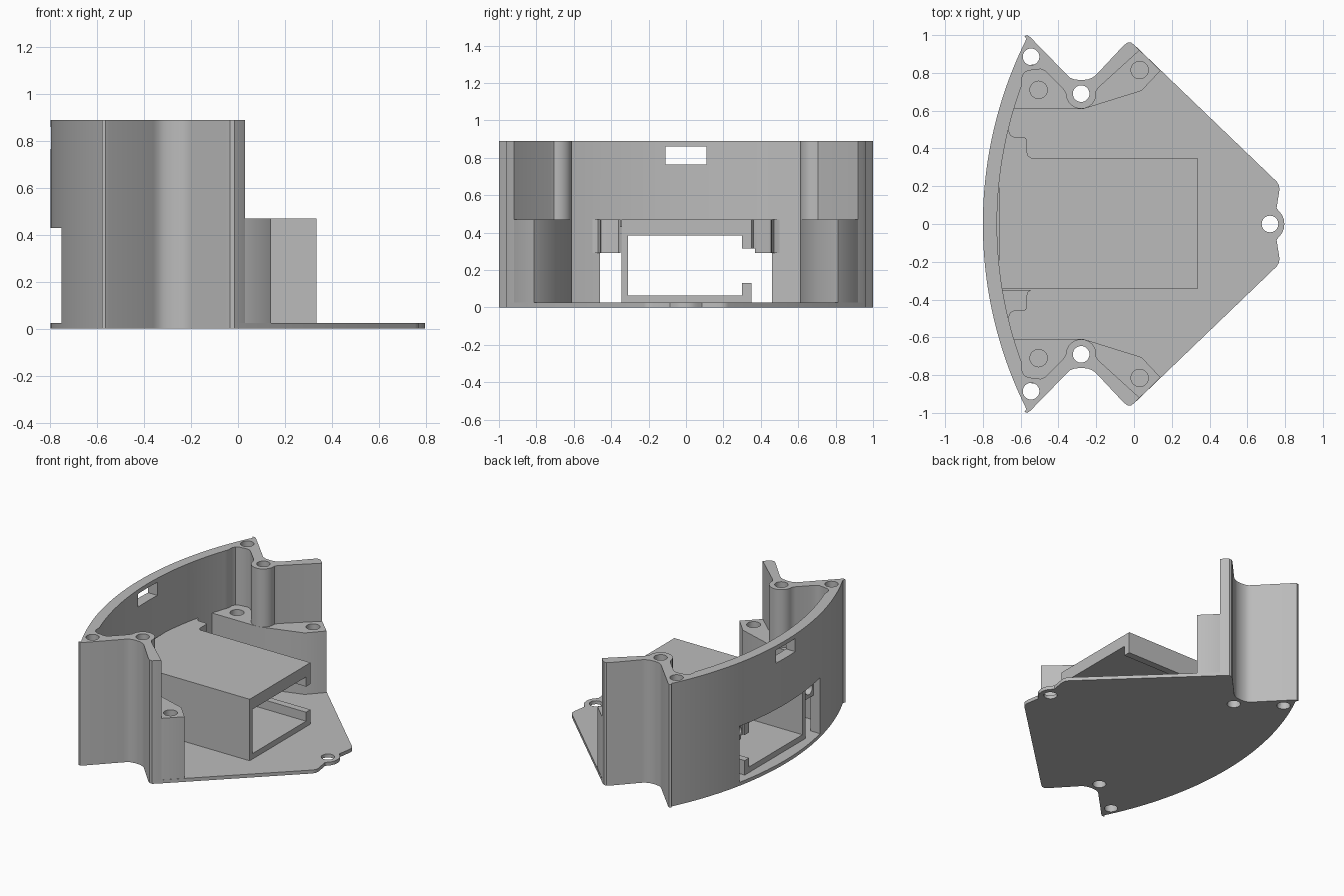
import bpy, bmesh, math
from math import radians, cos, sin, sqrt

if "Cube" in bpy.data.objects:
    bpy.data.objects.remove(bpy.data.objects["Cube"], do_unlink=True)

grey = bpy.data.materials.new("matte grey")
grey.use_nodes = True
colour = (0.5, 0.5, 0.5, 1)
grey.diffuse_color = colour
grey.node_tree.nodes["Principled BSDF"].inputs["Base Color"].default_value = colour

BASE, MID, TOP = 0.025, 0.47, 0.89
ARC_X = 1.4                       # shared centre of the curved wall
COLUMN, CORNER = (-0.28, 0.69), (-0.545, 0.885)


def prism(name, points, z0, z1):
    """Extrude a flat outline between two heights."""
    bm = bmesh.new()
    face = bm.faces.new([bm.verts.new((x, y, z0)) for x, y in points])
    out = bmesh.ops.extrude_face_region(bm, geom=[face])
    verts = [v for v in out["geom"] if isinstance(v, bmesh.types.BMVert)]
    bmesh.ops.translate(bm, verts=verts, vec=(0, 0, z1 - z0))
    bmesh.ops.recalc_face_normals(bm, faces=bm.faces)
    mesh = bpy.data.meshes.new(name)
    bm.to_mesh(mesh)
    bm.free()
    mesh.materials.append(grey)
    obj = bpy.data.objects.new(name, mesh)
    bpy.context.collection.objects.link(obj)
    return obj


def box(name, x0, x1, y0, y1, z0, z1):
    return prism(name, [(x0, y0), (x1, y0), (x1, y1), (x0, y1)], z0, z1)


def circle(centre, r, start=0, end=360, n=32):
    angles = [radians(start + (end - start) * i / n) for i in range(n)]
    return [(centre[0] + r * cos(a), centre[1] + r * sin(a)) for a in angles]


def arc(r, y0, y1, n=48):
    ys = [y0 + (y1 - y0) * i / n for i in range(n + 1)]
    return [(ARC_X - sqrt(r * r - y * y), y) for y in ys]


def flip(points):
    """Mirror an outline across y, keeping its winding."""
    return [(x, -y) for x, y in reversed(points)]


def cut(obj, *cutters):
    bpy.context.view_layer.objects.active = obj
    for c in cutters:
        mod = obj.modifiers.new("cut", "BOOLEAN")
        mod.operation, mod.solver, mod.object = "DIFFERENCE", "EXACT", c
        bpy.ops.object.modifier_apply(modifier=mod.name)
        bpy.data.objects.remove(c, do_unlink=True)


def holes(centres, r, z0, z1):
    return [prism("hole_cutter", circle(c, r), z0, z1) for c in centres]


def both(p):
    return [p, (p[0], -p[1])]


# Shared notch outline, from the curved wall tip to the wing tip
notch = [(-0.58, 0.995), (-0.565, 1.0), (-0.55, 0.99), (-0.36, 0.795),
         (-0.34, 0.775), (-0.315, 0.765), (-0.28, 0.762), (-0.245, 0.765),
         (-0.22, 0.775), (-0.2, 0.79), (-0.055, 0.945), (-0.035, 0.96),
         (-0.015, 0.96), (0.005, 0.945)]
outer_arc = arc(2.2, -0.98, 0.98)

# Base plate with a small ear
ear = [(0.755, 0.225), (0.768, 0.205), (0.77, 0.18), (0.755, 0.085),
       (0.765, 0.07), (0.783, 0.05), (0.793, 0.025)]
plate = prism("base_plate", outer_arc + notch + ear + [(0.796, 0)]
              + flip(notch + ear), 0, BASE)
cut(plate, *holes(both(COLUMN) + both(CORNER) + [(0.72, 0)], 0.044, -0.1, 0.2))

# Tall curved wall with wings and screw columns
inner = ([(0.03, 0.92), (-0.185, 0.725), (-0.2, 0.705)]
         + circle(COLUMN, 0.08, 0, -180, 20)
         + [(-0.362, 0.695), (-0.375, 0.715), (-0.45, 0.79), (-0.47, 0.81),
            (-0.495, 0.82), (-0.56, 0.812), (-0.582, 0.8), (-0.593, 0.775)])
wall = prism("curved_wall", outer_arc + notch + inner
             + arc(2.125, 0.74, -0.74) + flip(notch + inner), BASE, TOP)
cut(wall, *holes(both(COLUMN) + both(CORNER), 0.044, -0.1, 1),
    box("window_cutter", -1, -0.6, -0.46, 0.46, -0.1, 0.43),
    box("slot_cutter", -1, -0.6, -0.11, 0.11, 0.765, 0.86))

# Low mounting blocks inside each end of the wall
block = [(-0.68, 0.61), (-0.265, 0.61), (0.04, 0.705), (0.14, 0.812),
         (0.03, 0.92), (-0.02, 0.93), (-0.21, 0.745), (-0.28, 0.74),
         (-0.36, 0.75), (-0.48, 0.85), (-0.57, 0.84), (-0.63, 0.75)]
blocks = []
for side, pts in (("left", block), ("right", flip(block))):
    s = 1 if side == "left" else -1
    obj = prism(side + "_mounting_block", pts, BASE, MID)
    cut(obj, *holes([(COLUMN[0], s * COLUMN[1])], 0.044, -0.1, 1),
        *holes([(-0.505, s * 0.71), (0.03, s * 0.815)], 0.046, 0.2, 1))
    blocks.append(obj)

# Open-ended sleeve with a slot along one side
sleeve = box("sleeve", -0.715, 0.335, -0.345, 0.35, BASE, MID)
cut(sleeve, box("bore_cutter", -1, 1, -0.31, 0.3, 0.065, 0.385),
    box("side_slot_cutter", -1, 1, 0.28, 0.4, 0.13, 0.315))

# Screw tabs joining the sleeve to the wall
tab = [(-0.7, 0.35), (-0.545, 0.35), (-0.56, 0.36), (-0.566, 0.38),
       (-0.566, 0.44), (-0.572, 0.455), (-0.59, 0.46), (-0.635, 0.46),
       (-0.653, 0.47), (-0.664, 0.495), (-0.67, 0.53), (-0.7, 0.53)]
tabs = []
for side, pts, s in (("left", tab, 1), ("right", flip(tab), -1)):
    obj = prism(side + "_screw_tab", pts, 0.29, MID)
    hole = prism("screw_cutter", circle((0, 0), 0.04), -0.1, 0.08)
    hole.rotation_euler = (0, radians(90), 0)
    hole.location = (-0.7, s * 0.405, 0.355)
    bpy.context.view_layer.update()
    cut(obj, hole)
    tabs.append(obj)
cut(tabs[0], box("side_slot_cutter", -1, 1, 0.28, 0.37, 0.13, 0.315))

# Smooth the curved surfaces, keep the corners crisp
for obj in [plate, wall, sleeve] + blocks + tabs:
    bpy.ops.object.select_all(action="DESELECT")
    obj.select_set(True)
    bpy.context.view_layer.objects.active = obj
    bpy.ops.object.shade_smooth_by_angle(angle=radians(35))
